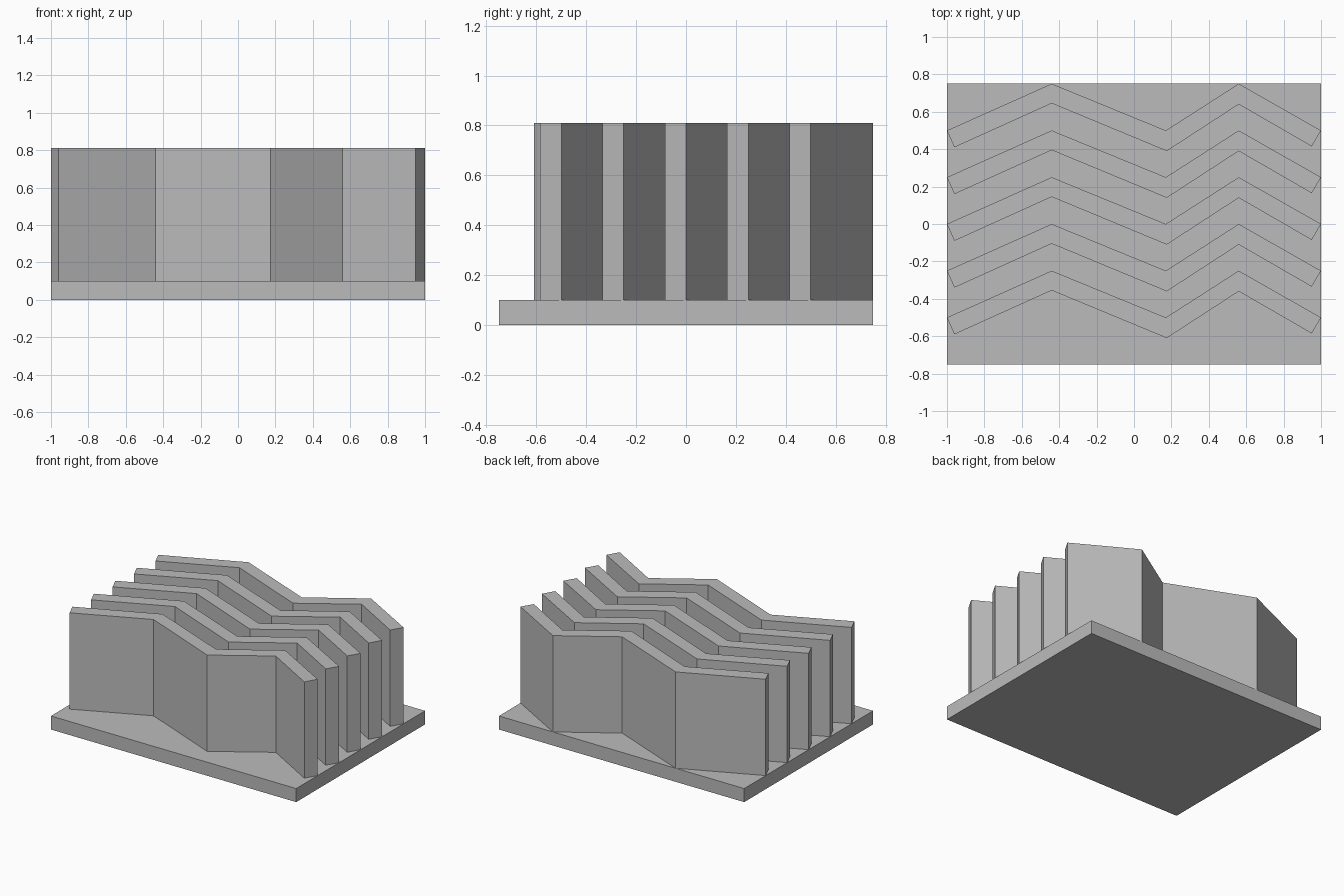
import bpy
import bmesh

cube = bpy.data.objects.get("Cube")
if cube:
    bpy.data.objects.remove(cube, do_unlink=True)

# Single grey material
grey = bpy.data.materials.new("metal grey")
grey.use_nodes = True
grey.diffuse_color = (0.5, 0.5, 0.5, 1)
grey.node_tree.nodes["Principled BSDF"].inputs["Base Color"].default_value = (0.5, 0.5, 0.5, 1)

BASE_TOP, FIN_TOP = 0.10, 0.81


def extrude_outline(name, outline, z0, z1):
    """Prism standing between two heights over a flat outline."""
    bm = bmesh.new()
    face = bm.faces.new([bm.verts.new((x, y, z0)) for x, y in outline])
    result = bmesh.ops.extrude_face_region(bm, geom=[face])
    top = [v for v in result["geom"] if isinstance(v, bmesh.types.BMVert)]
    bmesh.ops.translate(bm, verts=top, vec=(0, 0, z1 - z0))
    bmesh.ops.recalc_face_normals(bm, faces=bm.faces)
    mesh = bpy.data.meshes.new(name)
    bm.to_mesh(mesh)
    bm.free()
    mesh.materials.append(grey)
    obj = bpy.data.objects.new(name, mesh)
    bpy.context.collection.objects.link(obj)
    return obj


# Base plate
extrude_outline("base_plate", [(-1, -0.75), (1, -0.75), (1, 0.75), (-1, 0.75)], 0, BASE_TOP)

# Zigzag fins, rear edge then front edge
rear = [(-1, 0), (-0.44, 0.25), (0.17, 0), (0.56, 0.25), (1, 0)]
front = [(0.95, -0.085), (0.56, 0.14), (0.175, -0.11), (-0.44, 0.145), (-0.96, -0.09)]
for i in range(5):
    shift = -0.5 + 0.25 * i
    outline = [(x, y + shift) for x, y in rear + front]
    extrude_outline(f"zigzag_fin_{i + 1}", outline, BASE_TOP, FIN_TOP)
